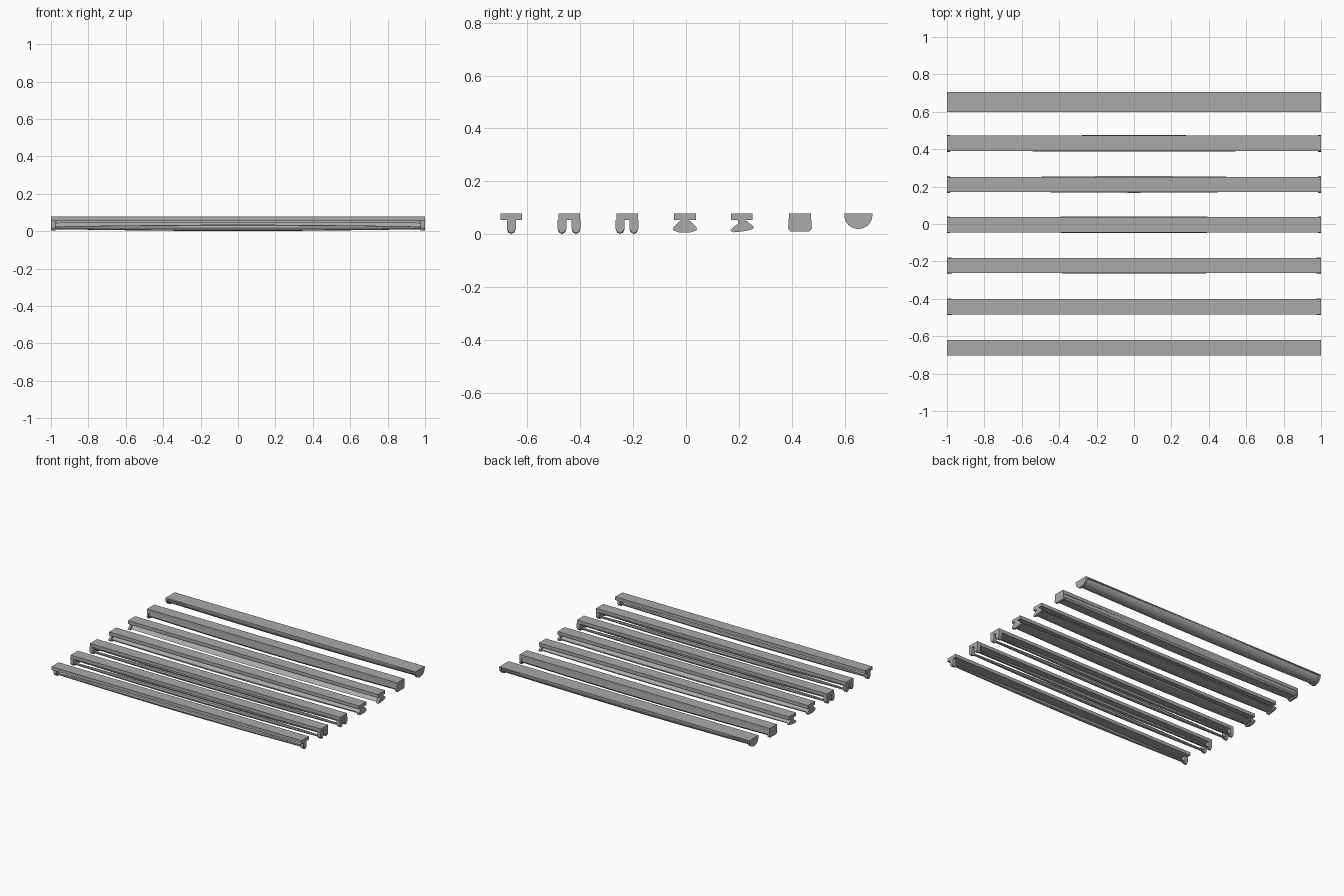
import bpy, bmesh, math

if "Cube" in bpy.data.objects:
    bpy.data.objects.remove(bpy.data.objects["Cube"])

grey = bpy.data.materials.new("fixture grey")
grey.diffuse_color = (0.40, 0.40, 0.40, 1)
grey.use_nodes = True
grey.node_tree.nodes["Principled BSDF"].inputs["Base Color"].default_value = grey.diffuse_color


def loft(name, profile, stations, pivot, smooth=False):
    """Sweep a (y, z) profile along x; stations are (x, y scale, z scale) about the pivot."""
    bm = bmesh.new()
    rings = []
    for x, sy, sz in stations:
        rings.append([bm.verts.new((x, pivot[0] + (y - pivot[0]) * sy,
                                    pivot[1] + (z - pivot[1]) * sz)) for y, z in profile])
    n = len(profile)
    for a, b in zip(rings, rings[1:]):
        for i in range(n):
            bm.faces.new((a[i], a[(i + 1) % n], b[(i + 1) % n], b[i]))
    bm.faces.new(rings[0])
    bm.faces.new(rings[-1])
    bmesh.ops.recalc_face_normals(bm, faces=bm.faces)
    mesh = bpy.data.meshes.new(name)
    bm.to_mesh(mesh)
    bm.free()
    mesh.materials.append(grey)
    ob = bpy.data.objects.new(name, mesh)
    bpy.context.collection.objects.link(ob)
    if smooth:
        bpy.ops.object.select_all(action='DESELECT')
        ob.select_set(True)
        bpy.context.view_layer.objects.active = ob
        bpy.ops.object.shade_smooth_by_angle(angle=math.radians(40))
    return ob


def box(name, x0, x1, y0, y1, z0, z1):
    return loft(name, [(y0, z0), (y1, z0), (y1, z1), (y0, z1)],
                [(x0, 1, 1), (x1, 1, 1)], (y0, z0))


def bulge(end, mid=1.0, length=0.98, steps=12):
    """Stations that swell gently from the ends to the middle."""
    out = []
    for i in range(steps + 1):
        t = i / steps
        s = end + (mid - end) * math.sin(math.pi * t)
        out.append((-length + 2 * length * t, s, s))
    return out


TOP, BASE = 0.078, 0.054


def housing(name, yc, half=0.041):
    box(name + "_housing", -1, 1, yc - half, yc + half, BASE, TOP)


def tube_with_sockets(name, yc):
    # slim tube, thicker at mid length, held by a lamp holder at each end
    ring = [(yc + 0.016 * math.cos(a), 0.018 + 0.017 * math.sin(a))
            for a in (math.tau * i / 8 for i in range(8))]
    loft(name + "_tube", ring, bulge(0.45), (yc, 0.018), True)
    holder = [(yc - 0.017, BASE), (yc - 0.017, 0.020), (yc - 0.006, 0.004),
              (yc + 0.006, 0.004), (yc + 0.017, 0.020), (yc + 0.017, BASE)]
    for side, tag in ((-1, "left"), (1, "right")):
        loft(f"{name}_socket_{tag}", holder,
             [(side, 1, 1), (side * 0.975, 1, 1)], (yc, BASE))


# bare single and twin tube fixtures
for name, yc, tubes in (("single", -0.661, [-0.661]),
                        ("twin_wide", -0.442, [-0.469, -0.416]),
                        ("twin", -0.222, [-0.249, -0.197])):
    housing(name, yc)
    for i, ty in enumerate(tubes):
        tube_with_sockets(f"{name}_{i + 1}", ty)


# fixtures with a symmetric and a slanted reflector
def reflector(name, yc, prof):
    housing(name, yc)
    pts = [(yc + y, z) for y, z in prof]
    loft(name + "_reflector", pts, bulge(0.75), (yc, 0.03), True)
    for side, tag in ((-1, "left"), (1, "right")):
        loft(f"{name}_end_{tag}", pts, [(side, 1, 1), (side * 0.985, 1, 1)], (yc, 0.03))
        xs = sorted((side, side * 0.97))
        box(f"{name}_bracket_{tag}", *xs, yc - 0.015, yc + 0.015, 0.045, BASE)


reflector("symmetric", -0.004, [(-0.020, 0.050), (-0.045, 0.025), (-0.043, 0.014),
                                (-0.020, 0.006), (0.020, 0.006), (0.043, 0.014),
                                (0.045, 0.025), (0.020, 0.050)])
reflector("slanted", 0.211, [(0.000, 0.050), (-0.030, 0.028), (-0.044, 0.014),
                             (-0.030, 0.007), (0.015, 0.012), (0.043, 0.020),
                             (0.045, 0.028), (0.020, 0.050)])


# fixtures with enclosed covers
def cover(name, prof, yc, end):
    loft(name + "_cover", prof, bulge(end, 0.98, 0.99), (yc, TOP), True)
    for side, tag in ((-1, "left"), (1, "right")):
        loft(f"{name}_cap_{tag}", prof, [(side, 1, 1), (side * 0.985, 1, 1)], (yc, TOP))


yc = 0.431
housing("box", yc)
cover("box", [(yc - 0.041, TOP), (yc - 0.045, 0.022), (yc - 0.036, 0.010),
              (yc + 0.036, 0.010), (yc + 0.045, 0.022), (yc + 0.041, TOP)], yc, 0.85)

yc = 0.652
box("round_housing", -1, 0.99, yc - 0.053, yc + 0.053, 0.070, TOP)
half = [(yc - 0.053, TOP), (yc - 0.053, 0.070)]
half += [(yc - 0.053 * math.cos(a), 0.070 - 0.050 * math.sin(a))
         for a in (math.pi * i / 12 for i in range(1, 12))]
half += [(yc + 0.053, 0.070), (yc + 0.053, TOP)]
cover("round", half, yc, 0.85)
